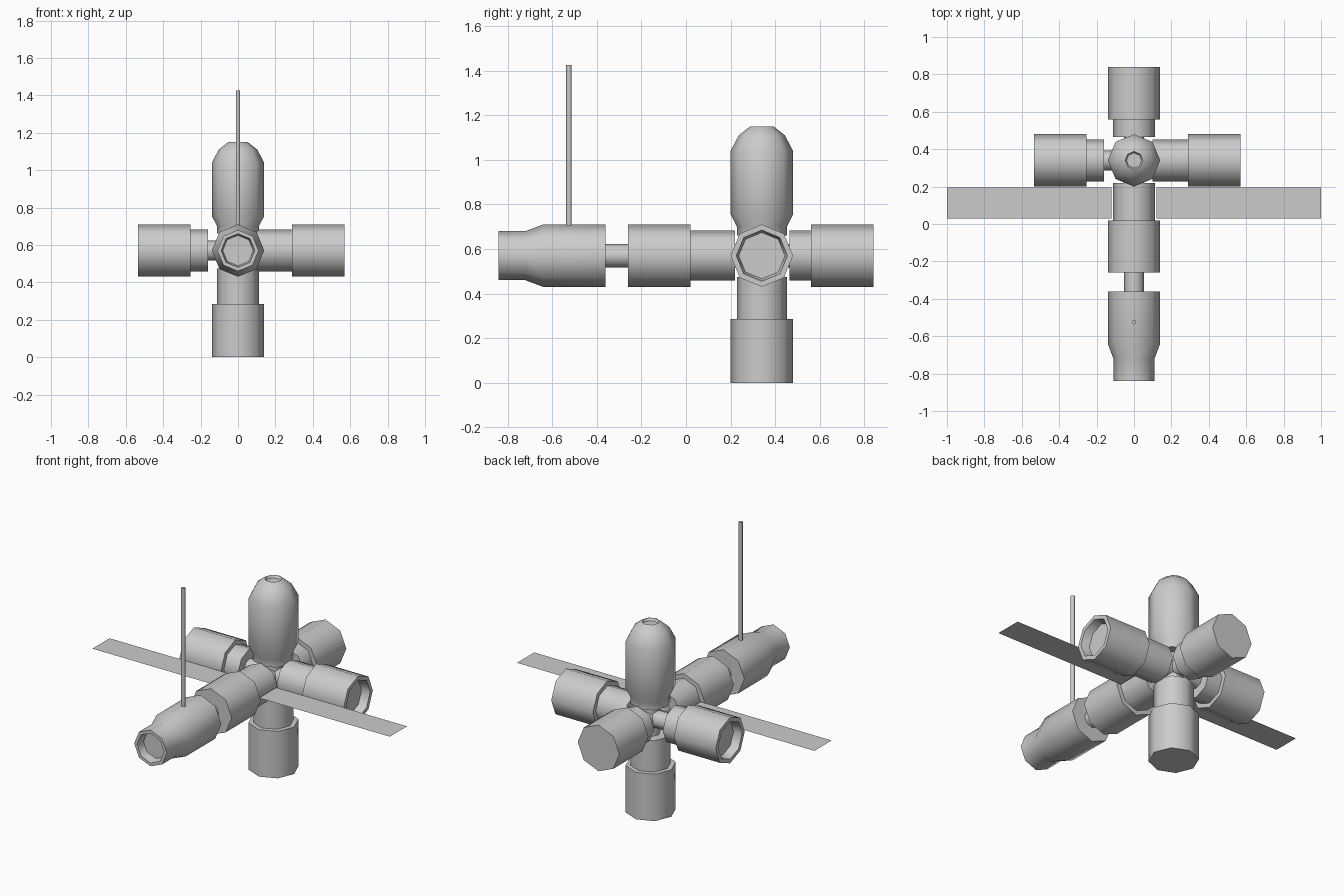
import bpy, bmesh, math
from mathutils import Vector

if "Cube" in bpy.data.objects:
    bpy.data.objects.remove(bpy.data.objects["Cube"])

HUB = Vector((0, 0.34, 0.57))
R, NECK, TUBE = 0.14, 0.112, 0.053


def lathe(name, direction, profile, origin=HUB, sides=8):
    """Revolve (distance, radius) pairs around an axis, capping both ends."""
    d = Vector(direction)
    u = Vector((d.y, d.z, d.x))
    v = d.cross(u)
    bm = bmesh.new()
    rings = []
    for dist, r in profile:
        ring = []
        for i in range(sides):
            a = 2 * math.pi * i / sides
            ring.append(bm.verts.new(origin + d * dist + (u * math.cos(a) + v * math.sin(a)) * r))
        rings.append(ring)
    for a, b in zip(rings, rings[1:]):
        for i in range(sides):
            j = (i + 1) % sides
            bm.faces.new((a[i], a[j], b[j], b[i]))
    bm.faces.new(rings[0])
    bm.faces.new(rings[-1])
    bmesh.ops.recalc_face_normals(bm, faces=bm.faces)
    me = bpy.data.meshes.new(name)
    bm.to_mesh(me)
    bm.free()
    ob = bpy.data.objects.new(name, me)
    bpy.context.collection.objects.link(ob)
    bpy.context.view_layer.objects.active = ob
    ob.select_set(True)
    bpy.ops.object.shade_smooth_by_angle(angle=math.radians(50))
    ob.select_set(False)
    return ob


def port(end, r):
    """Recessed docking port closing a module."""
    return [(end, r), (end, r * 0.82), (end - 0.05, r * 0.74)]


# central crossing tubes
for name, axis in (("x", (1, 0, 0)), ("y", (0, 1, 0)), ("z", (0, 0, 1))):
    lathe("hub_tube_" + name, axis, [(-0.17, TUBE), (0.14, TUBE)])

# side modules
lathe("right_module", (1, 0, 0), [(0.10, NECK), (0.29, NECK), (0.29, R)] + port(0.57, R))
lathe("left_module", (-1, 0, 0), [(0.16, NECK), (0.255, NECK), (0.255, R)] + port(0.535, R))

# back and bottom modules with plain ends
lathe("back_module", (0, 1, 0), [(0.125, NECK), (0.22, NECK), (0.22, R), (0.50, R)])
lathe("bottom_module", (0, 0, -1), [(0.095, NECK), (0.285, NECK), (0.285, R), (0.57, R)])

# top module with tapered ends
lathe("top_module", (0, 0, 1), [(0.09, NECK), (0.13, NECK), (0.185, R), (0.47, R), (0.54, 0.103),
                                (0.577, 0.056), (0.58, 0.048), (0.565, 0.04)])

# front module, its connecting tube and the tapered service module
lathe("front_module", (0, -1, 0), [(0.12, NECK), (0.32, NECK), (0.32, R), (0.60, R)])
lathe("front_connecting_tube", (0, -1, 0), [(0.59, TUBE), (0.71, TUBE)])
lathe("service_module", (0, -1, 0), [(0.70, R), (0.98, R), (1.06, 0.11)] + port(1.18, 0.11))

# antenna mast
lathe("antenna", (0, 0, 1), [(0.69, 0.012), (1.425, 0.012)], origin=Vector((0, -0.525, 0)))

# flat solar panels
for side, s in (("left", -1), ("right", 1)):
    pts = [(s * 0.12, 0.03, 0.575), (s, 0.03, 0.575), (s, 0.195, 0.575), (s * 0.12, 0.195, 0.575)]
    me = bpy.data.meshes.new(side + "_solar_panel")
    me.from_pydata(pts if s > 0 else pts[::-1], [], [(0, 1, 2, 3)])
    bpy.context.collection.objects.link(bpy.data.objects.new(side + "_solar_panel", me))
